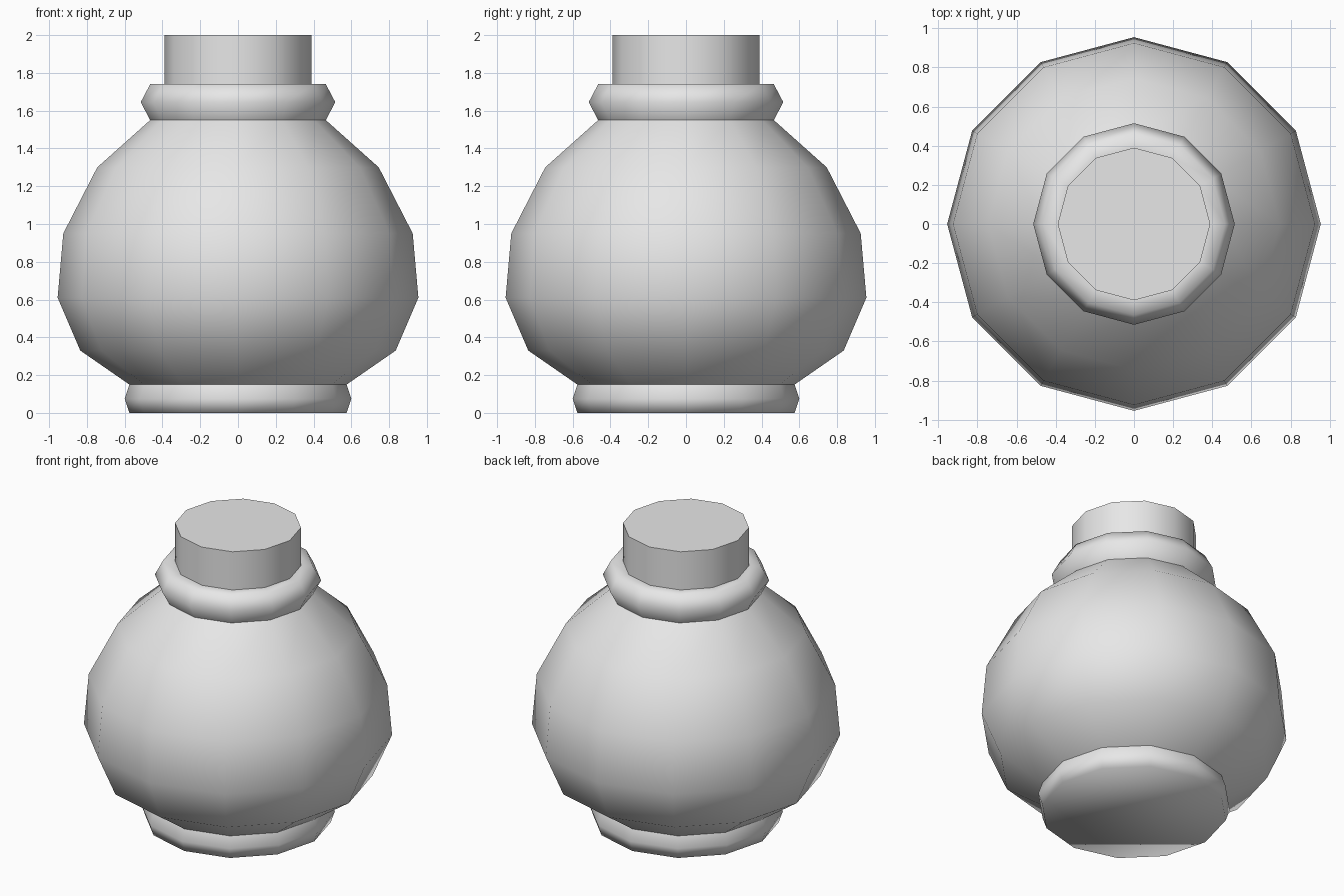
import bpy
import math

if "Cube" in bpy.data.objects:
    bpy.data.objects.remove(bpy.data.objects["Cube"], do_unlink=True)

SIDES = 12

grey = bpy.data.materials.new("plain_grey")
grey.use_nodes = True
colour = (0.8, 0.8, 0.8, 1)
grey.diffuse_color = colour
grey.node_tree.nodes["Principled BSDF"].inputs["Base Color"].default_value = colour


def lathe(name, profile, close_bottom=False, close_top=False):
    """Spin a (radius, height) profile, listed upwards, round the z axis."""
    verts = []
    for radius, z in profile:
        for i in range(SIDES):
            a = math.tau * i / SIDES
            verts.append((radius * math.cos(a), radius * math.sin(a), z))
    faces = []
    for row in range(len(profile) - 1):
        low, high = row * SIDES, (row + 1) * SIDES
        for i in range(SIDES):
            j = (i + 1) % SIDES
            faces.append((low + i, low + j, high + j, high + i))
    if close_bottom:
        faces.append(tuple(reversed(range(SIDES))))
    if close_top:
        faces.append(tuple(range(len(verts) - SIDES, len(verts))))
    mesh = bpy.data.meshes.new(name)
    mesh.from_pydata(verts, [], faces)
    mesh.materials.append(grey)
    obj = bpy.data.objects.new(name, mesh)
    bpy.context.collection.objects.link(obj)
    bpy.ops.object.select_all(action="DESELECT")
    obj.select_set(True)
    bpy.context.view_layer.objects.active = obj
    bpy.ops.object.shade_smooth_by_angle(angle=math.radians(80))
    return obj


# Foot ring with a closed underside
lathe("foot", [(0.575, 0), (0.6, 0.075), (0.575, 0.15)], close_bottom=True)

# Round belly
lathe("body", [(0.575, 0.15), (0.835, 0.33), (0.955, 0.61),
               (0.925, 0.95), (0.745, 1.3), (0.465, 1.55)])

# Flared collar, turning in to meet the stopper
lathe("collar", [(0.465, 1.55), (0.515, 1.645), (0.465, 1.74), (0.39, 1.74)])

# Straight stopper with a flat top
lathe("stopper", [(0.39, 1.74), (0.39, 2.0)], close_top=True)
